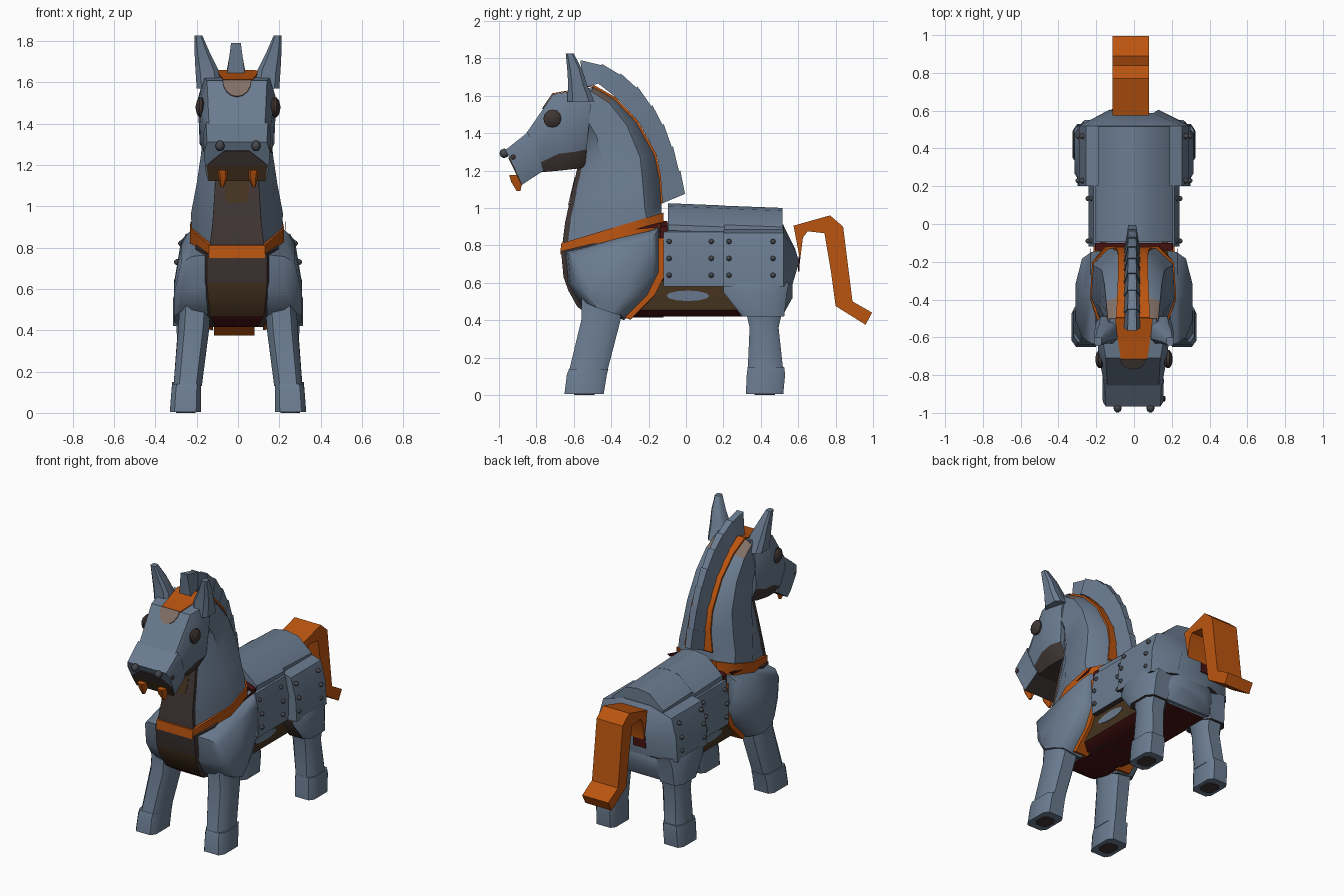
import bpy, bmesh, math
from mathutils import Vector

if "Cube" in bpy.data.objects:
    bpy.data.objects.remove(bpy.data.objects["Cube"])


def material(name, rgb):
    m = bpy.data.materials.new(name)
    m.diffuse_color = (*rgb, 1)
    m.use_nodes = True
    m.node_tree.nodes["Principled BSDF"].inputs["Base Color"].default_value = m.diffuse_color
    return m


STEEL = material("blue_steel", (0.145, 0.20, 0.28))
ORANGE = material("burnt_orange", (0.50, 0.09, 0.005))
DARK = material("charcoal", (0.05, 0.036, 0.034))
BROWN = material("dark_brown", (0.06, 0.033, 0.014))
RED = material("dark_red", (0.065, 0.006, 0.006))
PEACH = material("dusty_peach", (0.22, 0.16, 0.13))
SLATE = material("slate_rivet", (0.06, 0.065, 0.075))


def loft(name, rings, mats, rule=None):
    """Skin equal-sized rings of points; rule(ring, side, normal) gives the material slot."""
    bm = bmesh.new()
    vs = [[bm.verts.new(p) for p in r] for r in rings]
    n = len(rings[0])
    tags = {}
    for i in range(len(vs) - 1):
        for j in range(n):
            k = (j + 1) % n
            f = bm.faces.new((vs[i][j], vs[i][k], vs[i + 1][k], vs[i + 1][j]))
            tags[f] = (i, j)
    tags[bm.faces.new(vs[0])] = (-1, -1)
    tags[bm.faces.new(vs[-1])] = (99, -1)
    bmesh.ops.recalc_face_normals(bm, faces=bm.faces[:])
    bm.normal_update()
    if rule:
        for f, (i, j) in tags.items():
            f.material_index = rule(i, j, f.normal)
    me = bpy.data.meshes.new(name)
    bm.to_mesh(me)
    bm.free()
    for m in mats:
        me.materials.append(m)
    ob = bpy.data.objects.new(name, me)
    bpy.context.collection.objects.link(ob)
    return ob


def section(a, b, wa, wm, wb, t1=0.25, t2=0.78, cx=-0.005):
    """Eight-point section between points a and b (y, z), with half widths."""
    def at(t):
        return (a[0] + (b[0] - a[0]) * t, a[1] + (b[1] - a[1]) * t)
    half = [(wa, at(0)), (wm, at(t1)), (wm * 0.95, at(t2)), (wb, at(1))]
    return ([Vector((cx + w, *p)) for w, p in half] +
            [Vector((cx - w, *p)) for w, p in reversed(half)])
# section sides: 0-2 right side, 3 the b edge, 4-6 left side, 7 the a edge


def block(z, y0, y1, x0, x1, s=1, c=0.2):
    """Horizontal rectangle with cut corners."""
    dx, dy = (x1 - x0) * c, (y1 - y0) * c
    pts = [(x0 + dx, y0), (x1 - dx, y0), (x1, y0 + dy), (x1, y1 - dy),
           (x1 - dx, y1), (x0 + dx, y1), (x0, y1 - dy), (x0, y0 + dy)]
    return [Vector((s * x, y, z)) for x, y in pts]


def arch(y, half, bend=0):
    """Mirrored cross-section across x from (x, z) points, optionally bent in y."""
    pts = [Vector((x, y - abs(z - .71) * bend, z)) for x, z in half]
    return pts + [Vector((-p.x, p.y, p.z)) for p in reversed(pts)]


def slab(p, q, w, cx=-0.005):
    """Rectangle spanning two (y, z) points."""
    return [Vector((cx + x, *r)) for x, r in ((-w, p), (w, p), (w, q), (-w, q))]


def ball(name, loc, size, mat, seg=8):
    rows = [[Vector((loc[0] + size[0] * math.cos(a),
                     loc[1] + size[1] * math.sin(a) * math.cos(t),
                     loc[2] + size[2] * math.sin(a) * math.sin(t)))
             for t in (2 * math.pi * k / seg for k in range(seg))]
            for a in (0.15 + (math.pi - 0.3) * i / 5 for i in range(6))]
    return loft(name, rows, [mat])


def plate(name, pts, off, mat):
    return loft(name, [[Vector(p) for p in pts], [Vector(p) + Vector(off) for p in pts]], [mat])


# neck with pale patches near the poll
throat = [(-.65, .80), (-.635, .92), (-.60, 1.08), (-.565, 1.23), (-.55, 1.36), (-.57, 1.42), (-.62, 1.46)]
crest = [(-.13, .96), (-.13, 1.02), (-.14, 1.16), (-.165, 1.28), (-.265, 1.46), (-.385, 1.585), (-.50, 1.65)]
widths = [(.125, .22, .13, .5, .85), (.11, .222, .10, .48, .82), (.10, .195, .08, .38, .8),
          (.09, .175, .075, .3, .8), (.08, .16, .075, .25, .82), (.08, .15, .08, .25, .86),
          (.08, .14, .085, .25, .88)]
loft("neck", [section(a, b, *w) for a, b, w in zip(throat, crest, widths)],
     [STEEL, PEACH], lambda i, j, n: 1 if j in (2, 4) and i == 5 else 0)
# orange crest band and charcoal throat panel
loft("crest_band", [slab((y - .02, z - .02), (y + .006, z + .008), w[2] + .004)
                    for (y, z), w in list(zip(crest, widths))[1:]], [ORANGE])
loft("throat_panel", [slab((y - .012, z), (y + .018, z + .004), w[0] + .008)
                      for (y, z), w in list(zip(throat, widths))[:5]], [DARK])
plate("throat_patch", [(.045, -.628, 1.015), (.055, -.612, 1.08), (.05, -.592, 1.165),
                       (-.06, -.592, 1.165), (-.065, -.612, 1.08), (-.055, -.628, 1.015)],
      (0, -.003, 0), BROWN)

# collar strap
loft("collar", [section((-.672, .75), (-.12, .89), .135, .228, .15, .5, .85),
                section((-.668, .81), (-.12, .975), .135, .228, .135, .5, .85)], [ORANGE])

# head with dark jaw, and muzzle with dark mouth
loft("head", [
    section((-.50, 1.645), (-.54, 1.22), .12, .155, .10),
    section((-.62, 1.622), (-.58, 1.21), .16, .19, .12),
    section((-.71, 1.608), (-.67, 1.20), .145, .182, .13),
    section((-.86, 1.39), (-.78, 1.19), .135, .155, .12)],
    [STEEL, DARK], lambda i, j, n: 1 if j in (2, 3, 4) and i >= 0 else 0)
loft("muzzle", [
    section((-.845, 1.405), (-.76, 1.20), .15, .163, .14),
    section((-.965, 1.31), (-.875, 1.125), .145, .16, .14)],
    [STEEL, DARK], lambda i, j, n: 1 if j == 3 else 0)


def mouth(t, x):
    return (x - .005, -.965 + .09 * t, 1.31 - .185 * t)


plate("mouth_shade", [mouth(t, x) for t, x in ((.22, .06), (.5, .125), (.6, .145), (.6, -.145),
                                              (.5, -.125), (.22, -.06))], (0, -.005, -.002), DARK)
plate("mouth_underside", [mouth(.6, .148), mouth(1, .138), mouth(1, -.138), mouth(.6, -.148)],
      (0, -.005, -.002), BROWN)

# forehead markings
for a, b, wa, wb, mat in (((-.50, 1.651), (-.62, 1.624), .10, .085, ORANGE),
                          ((-.62, 1.624), (-.713, 1.608), .085, .07, ORANGE)):
    plate("forehead_marking", [(-wa, *a), (wa, *a), (wb, *b), (-wb, *b)], (0, -.001, .005), mat)
arc = [math.pi * k / 8 for k in range(9)]
plate("forehead_spot", [(.07 * math.cos(a) - .005, -.71 - .055 * math.sin(a), 1.608 - .08 * math.sin(a))
                        for a in arc], (0, -.005, .004), PEACH)

# mane of overlapping wedges
outer = [(-.565, 1.79), (-.45, 1.77), (-.35, 1.72), (-.26, 1.65), (-.18, 1.55),
         (-.12, 1.45), (-.07, 1.33), (-.03, 1.20), (-.005, 1.075)]
inner = [(-.55, 1.64), (-.47, 1.665), (-.385, 1.60), (-.315, 1.53), (-.25, 1.455),
         (-.20, 1.365), (-.153, 1.27), (-.133, 1.15), (-.125, 1.025)]
for i in range(8):
    def wedge(k, g, w):
        o, q = Vector(outer[k]), Vector(inner[k])
        o = q + (o - q) * g
        return [Vector((x - .01, *p)) for x, p in ((-.04 * w, q), (.04 * w, q), (.022 * w, o), (-.022 * w, o))]
    loft("mane_segment", [wedge(i, 1.0, 1.08), wedge(i + 1, .93 if i < 7 else 1, .95)], [STEEL])

# chest: charcoal, fading to brown and red underneath
loft("chest", [
    section((-.668, .77), (-.12, .90), .145, .20, .16),
    section((-.655, .63), (-.12, .75), .145, .20, .16),
    section((-.63, .56), (-.12, .65), .14, .19, .16),
    section((-.58, .47), (-.12, .50), .13, .17, .15),
    section((-.50, .415), (-.12, .415), .10, .13, .12)],
    [DARK, BROWN, RED],
    lambda i, j, n: 2 if i == 99 or (i == 3 and j == 7) else 1 if j == 7 and i in (1, 2) else 0)

# barrel and belly
belly = [(.14, .42), (.19, .455), (.20, .60), (.18, .90)]
loft("belly", [arch(-.35, belly), arch(.50, belly)],
     [BROWN, RED, STEEL], lambda i, j, n: 2 if n.y > .8 else 1 if n.z < -.3 else 0)
lining = [(.12, .55), (.21, .62), (.205, .9), (.12, .93)]
loft("girth_lining", [arch(-.14, lining), arch(-.10, lining)], [RED])
for s in (-1, 1):
    plate("collar_tear", [(s * .229, -.27, .885), (s * .229, -.16, .895),
                          (s * .229, -.13, .925), (s * .229, -.21, .905)], (s * .003, 0, 0), RED)

# flank plates, rump and saddle
low = lambda i, j, n: 1 if n.z < -.8 else 0
flank = [(.10, .58), (.235, .58), (.24, .74), (.215, .87), (.10, .92)]
haunch = [(.10, .58), (.30, .58), (.29, .74), (.255, .865), (.10, .91)]
rump = [(.06, .585), (.13, .60), (.13, .71), (.10, .77), (.05, .78)]
loft("flank_plate", [arch(-.12, flank), arch(.20, flank)], [STEEL, DARK], low)
loft("haunch_plate", [arch(.20, haunch), arch(.52, haunch), arch(.605, rump, .3)], [STEEL, DARK], low)
loft("rump_underside", [arch(.47, [(.20, .43), (.28, .50), (.28, .60), (.1, .70)]),
                        arch(.52, [(.16, .43), (.20, .50), (.20, .60), (.1, .70)]),
                        arch(.57, [(.08, .52), (.12, .54), (.12, .60), (.06, .66)])], [STEEL])
for y0, y1, z, w in ((-.095, .205, 1.025, .205), (.20, .515, 1.012, .19)):
    roof = [(w, .88), (w, .91), (.09, z - .015), (.0005, z)]
    back = [(x, p - .012) for x, p in roof]
    loft("saddle_plate", [arch(y0, roof), arch(y1, back)], [STEEL])

# tail ribbon, hinged at the rump
tail_top = [(.575, .905), (.67, .932), (.77, .96), (.84, .90), (.865, .70), (.89, .50), (.995, .44)]
tail_low = [(.61, .72), (.625, .84), (.65, .875), (.74, .865), (.775, .66), (.80, .475), (.96, .375)]
loft("tail", [slab(a, b, .0975, -.0175) for a, b in zip(tail_top, tail_low)], [ORANGE])
plate("tail_socket", [(-.12, .598, .66), (-.03, .600, .66), (-.03, .604, .74), (-.12, .602, .74)],
      (0, .006, 0), RED)

shoulder = [(-.645, .765), (-.63, .60), (-.56, .48), (-.33, .40),
            (-.20, .53), (-.135, .66), (-.135, .90), (-.36, .85)]


def scaled(x, k, c, dy=0, top=1):
    return [Vector((x, c[0] + (y - c[0]) * k + dy, min(top, c[1] + (z - c[1]) * k))) for y, z in shoulder]


for s in (-1, 1):
    side = "right_" if s > 0 else "left_"
    # shoulder guard over an orange backing
    loft(side + "shoulder", [scaled(s * .14, 1, (-.4, .6)), scaled(s * .225, .95, (-.40, .60)),
                             scaled(s * .275, .82, (-.40, .54)), scaled(s * .31, .38, (-.43, .46))],
         [STEEL])
    loft(side + "shoulder_backing", [scaled(s * .12, .99, (-.4, .6), .035, .84),
                                     scaled(s * .215, .98, (-.4, .6), .035, .84)], [ORANGE])
    # legs and hooves
    loft(side + "front_leg", [block(.55, -.56, -.34, .13, .28, s), block(.40, -.56, -.35, .14, .29, s),
                              block(.13, -.625, -.42, .175, .312, s)], [STEEL])
    loft(side + "front_hoof", [block(.14, -.625, -.415, .178, .318, s, .15),
                               block(.11, -.637, -.423, .178, .322, s, .15),
                               block(.005, -.65, -.44, .18, .33, s, .15)], [STEEL])
    loft(side + "thigh", [block(.60, .20, .55, .10, .30, s), block(.55, .20, .54, .11, .315, s),
                          block(.42, .30, .525, .14, .315, s)],
         [STEEL, DARK], lambda i, j, n: 1 if n.y < -.55 or n.z < -.8 else 0)
    loft(side + "hind_leg", [block(.45, .32, .515, .14, .30, s), block(.36, .34, .495, .15, .295, s),
                             block(.13, .33, .52, .175, .312, s)], [STEEL])
    loft(side + "hind_hoof", [block(.15, .33, .525, .178, .318, s, .15),
                              block(.11, .325, .53, .178, .322, s, .15),
                              block(.005, .32, .52, .18, .325, s, .15)], [STEEL])
    # dark pads under the hooves
    for y in (-.60, .365):
        loft(side + "hoof_pad", [block(z, y, y + .11, .205, .30, s) for z in (.0, .006)], [DARK])
    # ear
    loft(side + "ear", [block(1.57, -.635, -.49, .08, .20, s), block(1.66, -.63, -.53, .095, .206, s),
                        block(1.74, -.635, -.555, .135, .21, s),
                        block(1.825, -.643, -.60, .172, .21, s)], [STEEL])
    # face details
    ball(side + "eye", (s * .18, -.715, 1.478), (.025, .05, .05), DARK, 12)
    ball(side + "nostril", (s * .087, -.972, 1.292), (.022, .027, .027), SLATE)
    ball(side + "muzzle_stud", (s * .16, -.925, 1.272), (.008, .015, .015), DARK)
    loft(side + "tooth", [block(1.175, -.945, -.89, .05, .10, s), block(1.14, -.935, -.875, .05, .095, s),
                          block(1.09, -.905, -.885, .07, .085, s)], [ORANGE])
    # belly patch
    plate(side + "belly_patch", [(s * (.195 + .002 * math.sin(a)), .01 + .115 * math.cos(a),
                                  .53 + .028 * math.sin(a)) for a in
                                 (math.pi * k / 6 for k in range(12))], (s * .004, 0, 0), STEEL)
    # rivets
    for y, x in ((-.09, .24), (.135, .24), (.23, .292), (.465, .292)):
        for z in (.82, .73, .64):
            lean = -.02 if z > .8 else 0
            ball(side + "rivet", (s * (x + lean), y, z), (.018, .015, .015), SLATE)

# keep hard edges while smoothing shallow ones
for ob in bpy.context.scene.objects:
    ob.select_set(True)
    bpy.context.view_layer.objects.active = ob
bpy.ops.object.shade_smooth_by_angle(angle=math.radians(42))
